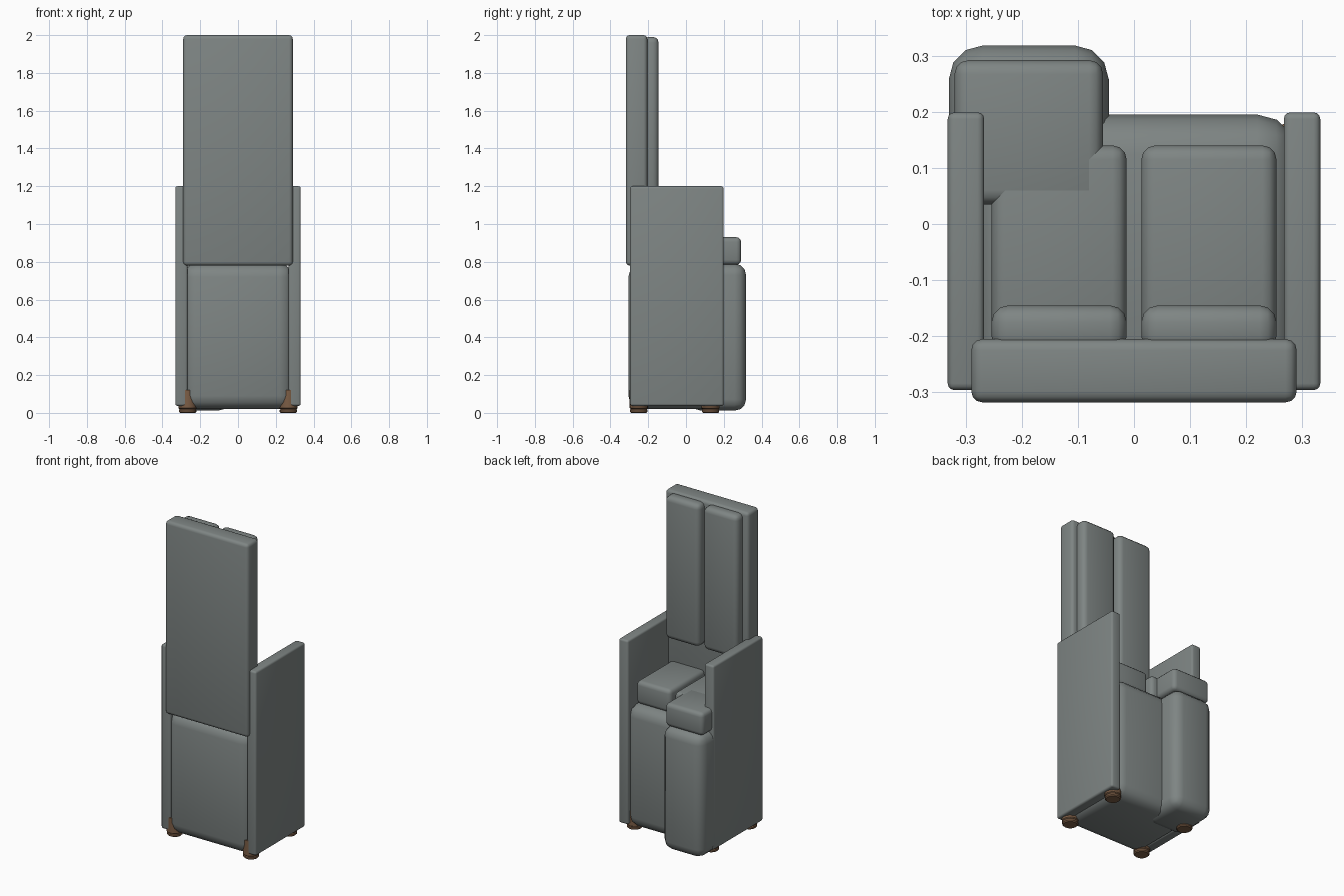
import bpy
import bmesh
import math

old = bpy.data.objects.get("Cube")
if old:
    bpy.data.objects.remove(old, do_unlink=True)


def material(name, rgb):
    m = bpy.data.materials.new(name)
    m.use_nodes = True
    m.diffuse_color = (*rgb, 1)
    m.node_tree.nodes["Principled BSDF"].inputs["Base Color"].default_value = (*rgb, 1)
    return m


fabric = material("grey_fabric", (0.21, 0.235, 0.23))
wood = material("brown_wood", (0.2, 0.11, 0.06))


def finish(name, bm, mat):
    bmesh.ops.recalc_face_normals(bm, faces=bm.faces)
    mesh = bpy.data.meshes.new(name)
    bm.to_mesh(mesh)
    bm.free()
    mesh.materials.append(mat)
    ob = bpy.data.objects.new(name, mesh)
    bpy.context.collection.objects.link(ob)
    bpy.ops.object.select_all(action='DESELECT')
    ob.select_set(True)
    bpy.context.view_layer.objects.active = ob
    bpy.ops.object.shade_smooth_by_angle(angle=math.radians(35))
    return ob


def padded_box(name, xs, ys, zs, radius, segments=3):
    """Box between the given limits with rounded edges."""
    bm = bmesh.new()
    bmesh.ops.create_cube(bm, size=1)
    for v in bm.verts:
        for axis, (low, high) in enumerate((xs, ys, zs)):
            v.co[axis] = low if v.co[axis] < 0 else high
    bmesh.ops.bevel(bm, geom=bm.edges[:], offset=radius, segments=segments,
                    profile=0.5, affect='EDGES')
    return finish(name, bm, fabric)


def turned_leg(name, x, y, profile, sides=20):
    """Lathe a radius/height profile around a vertical axis."""
    bm = bmesh.new()
    rings = []
    for r, z in profile:
        rings.append([bm.verts.new((x + r * math.cos(math.tau * i / sides),
                                    y + r * math.sin(math.tau * i / sides), z))
                      for i in range(sides)])
    for a, b in zip(rings, rings[1:]):
        for i in range(sides):
            j = (i + 1) % sides
            bm.faces.new((a[i], a[j], b[j], b[i]))
    bm.faces.new(rings[0])
    bm.faces.new(rings[-1])
    return finish(name, bm, wood)


# Body and tall backrest
padded_box("seat_base", (-0.29, 0.29), (-0.305, 0.195), (0.02, 0.79), 0.07)
padded_box("backrest", (-0.29, 0.29), (-0.318, -0.205), (0.78, 2.0), 0.02)

# Projecting footrest block with its cushion
padded_box("footrest_base", (-0.33, -0.045), (0.02, 0.318), (0.012, 0.79), 0.06)
padded_box("footrest_cushion", (-0.32, -0.055), (0.035, 0.292), (0.785, 0.93), 0.025)

# Arms, cushions and legs on both sides
leg_profile = [(0.04, 0), (0.046, 0.006), (0.046, 0.016), (0.042, 0.02),
               (0.048, 0.025), (0.048, 0.12)]
for side, s in (("right", -1), ("left", 1)):
    padded_box(side + "_arm", sorted((s * 0.267, s * 0.332)), (-0.296, 0.199),
               (0.037, 1.2), 0.012)
    across = sorted((s * 0.013, s * 0.254))
    padded_box(side + "_seat_cushion", across, (-0.22, 0.14), (0.785, 0.93), 0.025)
    padded_box(side + "_back_cushion", across, (-0.23, -0.145), (1.09, 1.99), 0.03)
    for place, y in (("front", -0.25), ("back", 0.13)):
        turned_leg(f"{side}_{place}_leg", s * 0.267, y, leg_profile)
